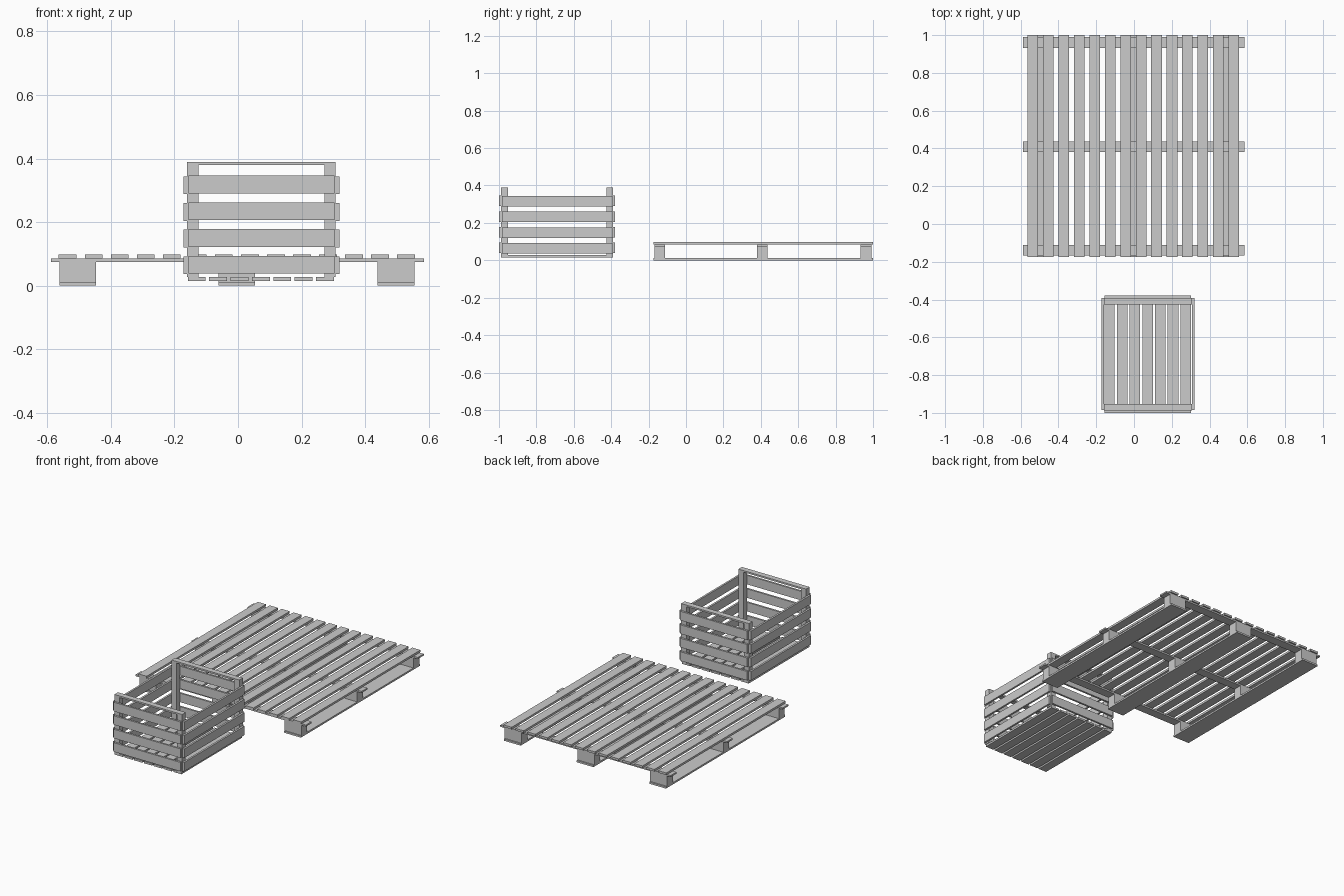
import bpy

if "Cube" in bpy.data.objects:
    bpy.data.objects.remove(bpy.data.objects["Cube"])


def box(name, x0, x1, y0, y1, z0, z1):
    """Axis-aligned board given by its limits."""
    bpy.ops.mesh.primitive_cube_add(
        size=1, location=((x0 + x1) / 2, (y0 + y1) / 2, (z0 + z1) / 2))
    ob = bpy.context.object
    ob.name = name
    ob.scale = (x1 - x0, y1 - y0, z1 - z0)
    bpy.ops.object.transform_apply(location=False, rotation=False, scale=True)
    return ob


# Pallet: deck slats
for i in range(14):
    c = -0.536 + i * 0.0819
    box("pallet_deck_slat", c - 0.028, c + 0.028, -0.174, 1.0, 0.085, 0.098)

# Pallet: cross boards under the deck
rows = [(-0.168, -0.112), (0.380, 0.436), (0.933, 0.991)]
for y0, y1 in rows:
    box("pallet_cross_board", -0.588, 0.586, y0, y1, 0.075, 0.085)

# Pallet: bottom runners with blocks
for x0, x1 in [(-0.562, -0.447), (-0.062, 0.054), (0.439, 0.555)]:
    box("pallet_runner", x0, x1, -0.174, 1.0, 0.0, 0.011)
    for y0, y1 in rows:
        box("pallet_block", x0, x1, y0, y1, 0.011, 0.075)

# Crate: inner frame limits
X0, X1, Y0, Y1 = -0.160, 0.307, -0.988, -0.391
P = 0.035

# Crate: floor slats
for i in range(7):
    c = -0.130 + i * 0.0673
    box("crate_floor_slat", c - 0.028, c + 0.028, Y0, Y1, 0.015, 0.027)

# Crate: corner posts and end rails
for y0, y1 in [(Y0, Y0 + P), (Y1 - P, Y1)]:
    for x0, x1 in [(X0, X0 + P), (X1 - P, X1)]:
        box("crate_post", x0, x1, y0, y1, 0.027, 0.379)
    box("crate_top_rail", X0, X1, y0, y1, 0.379, 0.389)

# Crate: wall slats on all four sides
T = 0.012
for i in range(4):
    z = 0.038 + i * 0.084
    for y in (Y0 - T, Y1):
        box("crate_end_slat", X0 + 0.004, X1 - 0.004, y, y + T, z, z + 0.056)
    for x in (X0 - T, X1):
        box("crate_side_slat", x, x + T, Y0 + 0.004, Y1 - 0.002, z - 0.002, z + 0.054)
